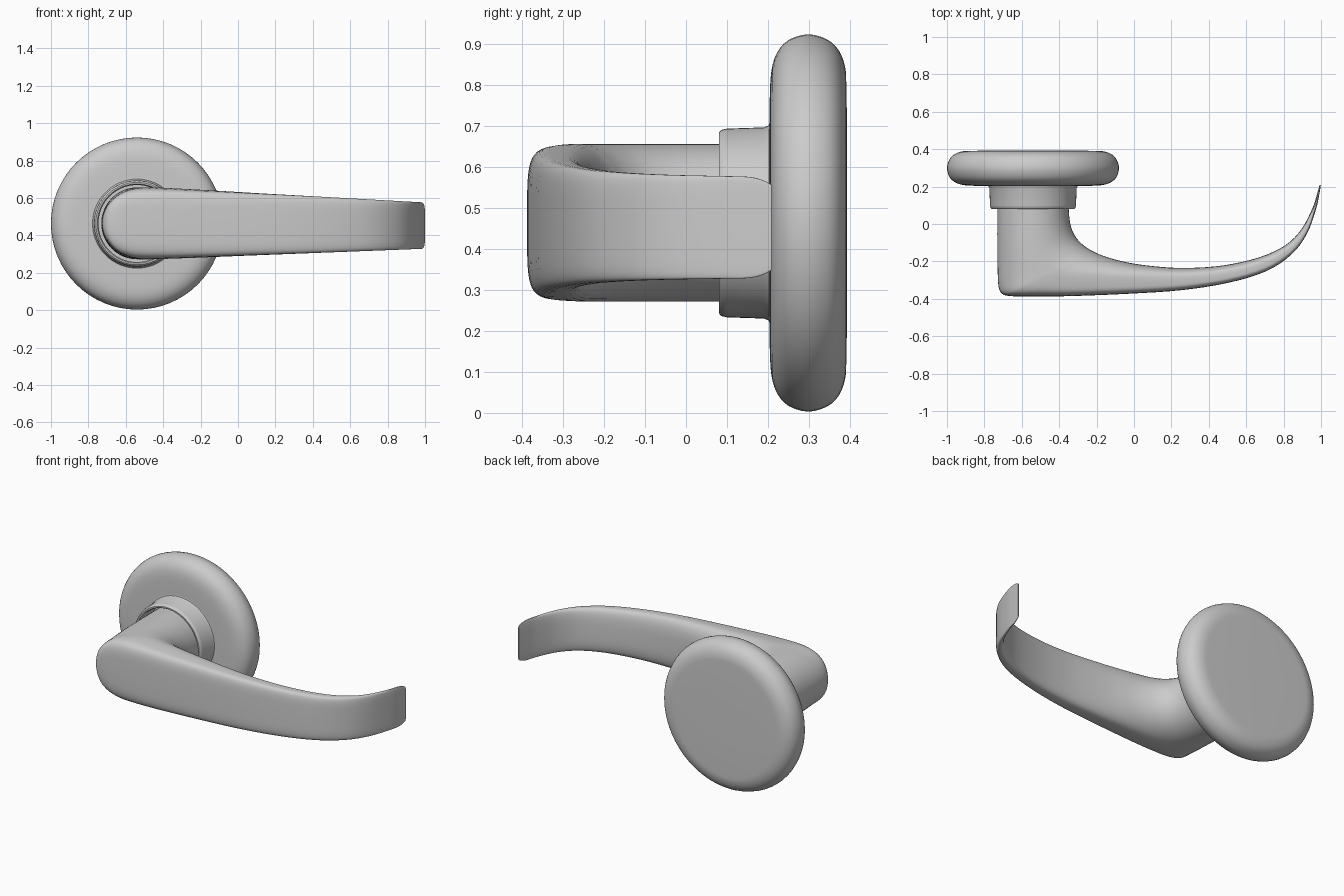
import bpy, bmesh
from math import sin, cos, pi, copysign
from mathutils import Vector

if "Cube" in bpy.data.objects:
    bpy.data.objects.remove(bpy.data.objects["Cube"])

CX, CZ = -0.54, 0.463          # axis shared by rosette, collar and neck


def finish(name, bm, angle=40):
    bmesh.ops.remove_doubles(bm, verts=bm.verts, dist=1e-5)
    bmesh.ops.recalc_face_normals(bm, faces=bm.faces)
    me = bpy.data.meshes.new(name)
    bm.to_mesh(me)
    bm.free()
    ob = bpy.data.objects.new(name, me)
    bpy.context.collection.objects.link(ob)
    bpy.ops.object.select_all(action='DESELECT')
    ob.select_set(True)
    bpy.context.view_layer.objects.active = ob
    bpy.ops.object.shade_smooth_by_angle(angle=angle * pi / 180)
    return ob


def skin(name, rings, cap_start=True, cap_end=True):
    """Bridge equally sized closed rings of points."""
    bm = bmesh.new()
    vs = [[bm.verts.new(p) for p in r] for r in rings]
    n = len(vs[0])
    for a, b in zip(vs, vs[1:]):
        for i in range(n):
            j = (i + 1) % n
            bm.faces.new((a[i], a[j], b[j], b[i]))
    if cap_start:
        bm.faces.new(vs[0])
    if cap_end:
        bm.faces.new(vs[-1])
    return finish(name, bm)


def lathe(name, profile, caps=True, seg=64):
    """Turn (radius, y) points about the shared axis."""
    rings = [[(CX + r * cos(2 * pi * i / seg), y, CZ + r * sin(2 * pi * i / seg))
              for i in range(seg)] for r, y in profile]
    return skin(name, rings, caps, caps)


def spline(rows, steps):
    """Catmull-Rom resampling of rows of numbers."""
    rows = [Vector(r) for r in rows]
    p = [2 * rows[0] - rows[1]] + rows + [2 * rows[-1] - rows[-2]]
    out = []
    for a, b, c, d in zip(p, p[1:], p[2:], p[3:]):
        for k in range(steps):
            t = k / steps
            out.append(0.5 * (2 * b + (c - a) * t + (2 * a - 5 * b + 4 * c - d) * t * t
                              + (3 * b - a - 3 * c + d) * t ** 3))
    return out + [rows[-1]]


# Wall rosette: rounded disc with flat back
lathe("rosette", spline([
    (0.20, 0.203), (0.30, 0.204), (0.37, 0.208), (0.415, 0.222), (0.446, 0.25),
    (0.460, 0.298), (0.447, 0.345), (0.42, 0.373), (0.38, 0.388), (0.33, 0.391), (0.20, 0.393)], 3))

# Collar: hollow rim flaring into the rosette
lathe("collar", [
    (0.255, 0.206), (0.238, 0.202), (0.233, 0.19), (0.230, 0.10), (0.227, 0.086), (0.220, 0.080),
    (0.212, 0.080), (0.208, 0.085), (0.206, 0.095), (0.206, 0.206)], caps=False)

# Lever: sections spanning outer point to inner point (plan view),
# with squareness of the outer and inner halves
sections = [
    (-0.731, 0.20, -0.349, 0.20, 2, 2),
    (-0.731, 0.08, -0.349, 0.08, 2, 2),
    (-0.731, -0.10, -0.338, -0.01, 2, 2),
    (-0.729, -0.25, -0.308, -0.075, 2, 2),
    (-0.724, -0.335, -0.262, -0.120, 2.1, 2.1),
    (-0.706, -0.372, -0.215, -0.148, 2.5, 2.2),
    (-0.665, -0.385, -0.165, -0.170, 3.2, 2.3),
    (-0.56, -0.387, -0.10, -0.190, 4.5, 2.5),
    (-0.36, -0.386, 0.00, -0.212, 5, 2.8),
    (-0.03, -0.373, 0.14, -0.229, 5, 3),
    (0.26, -0.353, 0.29, -0.235, 5, 3),
    (0.51, -0.313, 0.48, -0.221, 5, 3),
    (0.71, -0.251, 0.67, -0.178, 5, 3),
    (0.845, -0.160, 0.81, -0.113, 5, 3),
    (0.925, -0.052, 0.897, -0.025, 5, 3),
    (0.973, 0.078, 0.954, 0.085, 5, 3),
    (0.990, 0.155, 0.978, 0.158, 5, 3),
    (0.999, 0.208, 0.992, 0.208, 5, 3)]

rings = []
N = 48
for ox, oy, ix, iy, n_out, n_in in spline(
        sections, 4):
    f = min(1, max(0, ((ox + ix) / 2 + 0.45) / 1.44))
    h = 0.192 - 0.068 * f                       # taper toward the tip
    tip = max(0, (oy - 0.12) / 0.088) if ox > 0.9 else 0
    h *= 1 - 0.16 * tip ** 3                    # rounded tip corners
    zc = CZ + 0.001 - 0.012 * f
    ring = []
    for i in range(N):
        a = 2 * pi * i / N
        n = n_in if cos(a) > 0 else n_out
        u = copysign(abs(cos(a)) ** (2 / n), cos(a))
        v = copysign(abs(sin(a)) ** (2 / n), sin(a))
        w = (1 + u) / 2
        ring.append((ox + (ix - ox) * w, oy + (iy - oy) * w, zc + h * v))
    rings.append(ring)
skin("lever_handle", rings)
